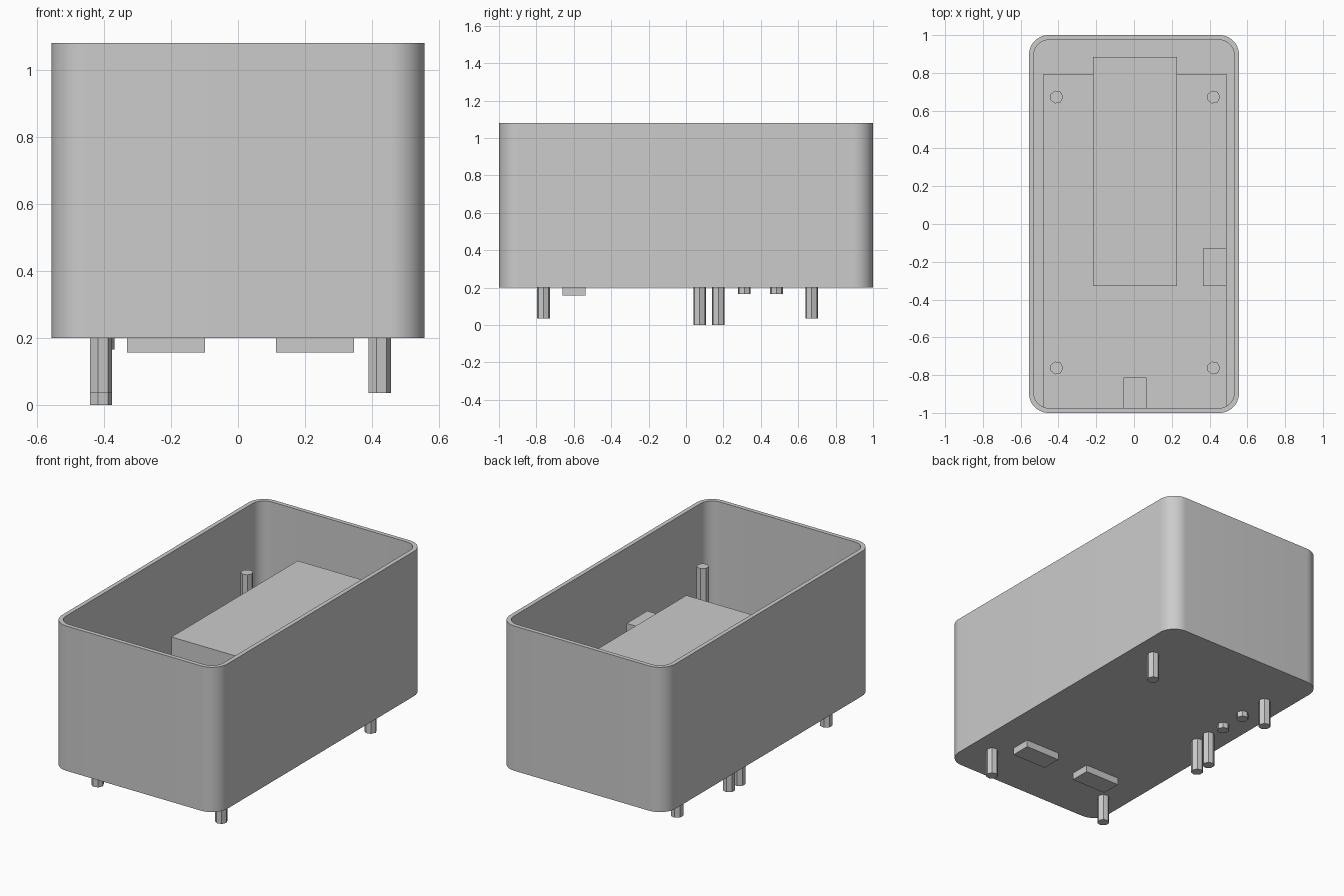
import bpy, bmesh, math

if "Cube" in bpy.data.objects:
    bpy.data.objects.remove(bpy.data.objects["Cube"], do_unlink=True)

GREY = (0.6, 0.6, 0.6, 1.0)
grey = bpy.data.materials.new("plain_grey")
grey.use_nodes = True
grey.diffuse_color = GREY
grey.node_tree.nodes["Principled BSDF"].inputs["Base Color"].default_value = GREY


def finish(name, bm):
    bmesh.ops.recalc_face_normals(bm, faces=bm.faces)
    mesh = bpy.data.meshes.new(name)
    bm.to_mesh(mesh)
    bm.free()
    mesh.materials.append(grey)
    obj = bpy.data.objects.new(name, mesh)
    bpy.context.collection.objects.link(obj)
    return obj


def loft(name, loops):
    """Join closed point loops in order and cap both ends."""
    bm = bmesh.new()
    rings = [[bm.verts.new(p) for p in loop] for loop in loops]
    n = len(rings[0])
    for a, b in zip(rings, rings[1:]):
        for i in range(n):
            j = (i + 1) % n
            bm.faces.new((a[i], a[j], b[j], b[i]))
    bm.faces.new(rings[0])
    bm.faces.new(rings[-1])
    return finish(name, bm)


def rounded(hx, hy, r, z, steps=14):
    """Rounded rectangle outline."""
    pts = []
    for q, (sx, sy) in enumerate([(1, 1), (-1, 1), (-1, -1), (1, -1)]):
        for k in range(steps + 1):
            a = (q + k / steps) * math.pi / 2
            pts.append((sx * (hx - r) + r * math.cos(a),
                        sy * (hy - r) + r * math.sin(a), z))
    return pts


def block(name, x, y, z):
    corners = [(x[0], y[0]), (x[1], y[0]), (x[1], y[1]), (x[0], y[1])]
    return loft(name, [[(px, py, h) for px, py in corners] for h in z])


def pin(name, x, y, z0, z1, r=0.035, sides=7):
    ring = [(x + r * math.cos(k * math.tau / sides),
             y + r * math.sin(k * math.tau / sides)) for k in range(sides)]
    return loft(name, [[(px, py, h) for px, py in ring] for h in (z0, z1)])


BASE, RIM, FLOOR, BOARD = 0.2, 1.08, 0.226, 0.375

# Open case with thin walls and a floor
case = loft("case", [rounded(0.556, 1.0, 0.104, BASE),
                     rounded(0.556, 1.0, 0.104, RIM),
                     rounded(0.53, 0.974, 0.078, RIM),
                     rounded(0.53, 0.974, 0.078, FLOOR)])
bpy.ops.object.select_all(action='DESELECT')
case.select_set(True)
bpy.context.view_layer.objects.active = case
bpy.ops.object.shade_smooth_by_angle(angle=math.radians(30))

# Circuit board and the parts on it
block("circuit_board", (-0.48, 0.49), (-0.98, 0.795), (BOARD - 0.04, BOARD))
block("battery", (-0.218, 0.227), (-0.328, 0.885), (BOARD, 0.82))
block("side_connector", (0.365, 0.49), (-0.328, -0.13), (BOARD, 0.655))
block("front_connector", (-0.055, 0.065), (-0.98, -0.812), (BOARD, 0.5))

# Mounting posts through board and floor
for y, end in ((-0.762, "front"), (0.672, "back")):
    for x, side in ((-0.41, "right"), (0.421, "left")):
        pin(f"{end}_{side}_post", x, y, 0.036, 0.78)

# Buttons, lamps and display windows under the case
for i, y in enumerate((0.073, 0.173)):
    pin(f"button_{i + 1}", -0.41, y, 0.0, BOARD - 0.04)
for i, y in enumerate((0.312, 0.484)):
    pin(f"lamp_{i + 1}", -0.403, y, 0.166, BOARD - 0.04)
for side, x in (("right", (-0.331, -0.098)), ("left", (0.113, 0.346))):
    block(f"{side}_display", x, (-0.66, -0.538), (0.157, BOARD - 0.04))
